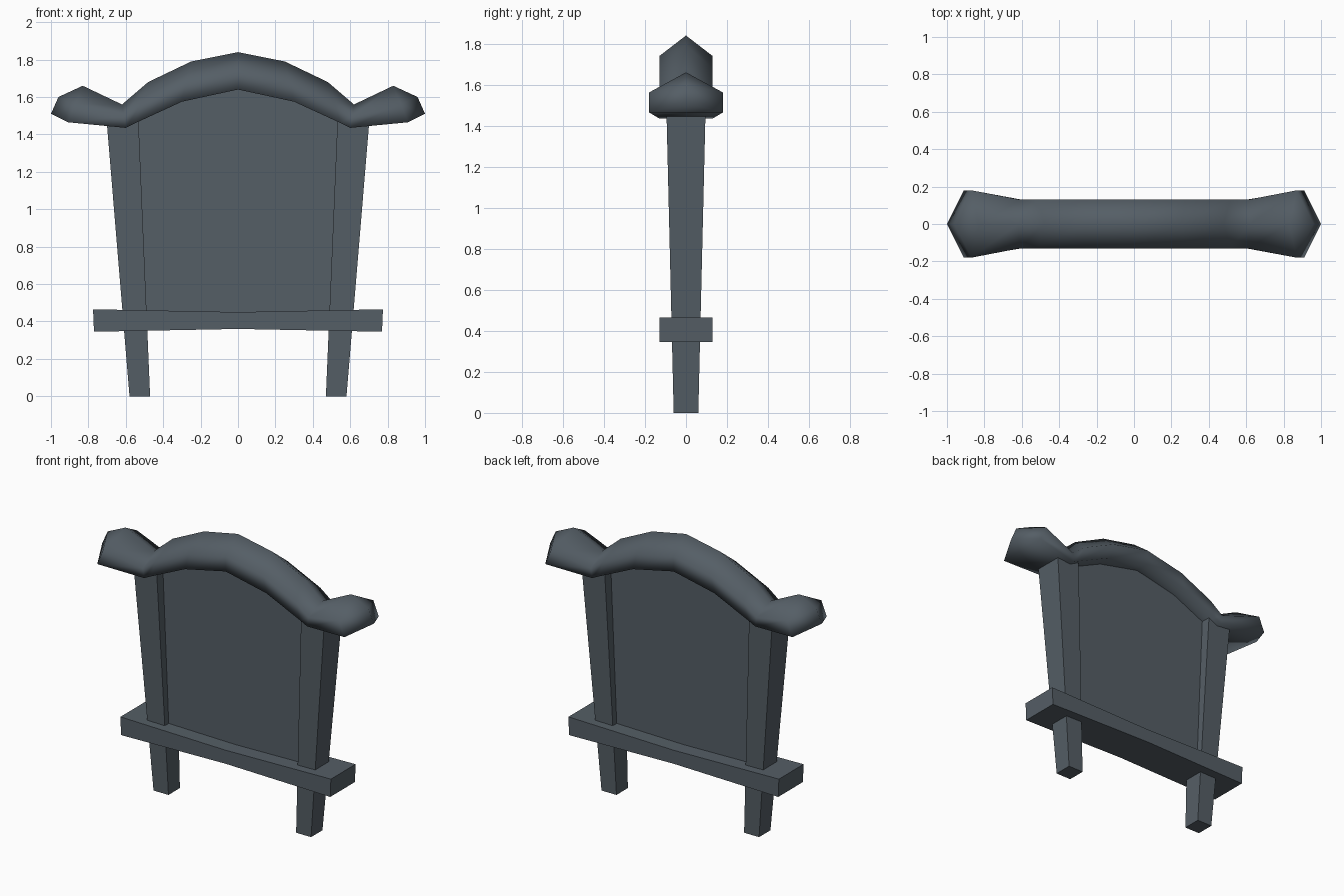
import bpy

cube = bpy.data.objects.get("Cube")
if cube:
    bpy.data.objects.remove(cube, do_unlink=True)

# Single painted-wood colour
wood = bpy.data.materials.new("slate grey wood")
wood.use_nodes = True
colour = (0.09, 0.112, 0.132, 1)
wood.diffuse_color = colour
wood.node_tree.nodes["Principled BSDF"].inputs["Base Color"].default_value = colour


def add_object(name, verts, faces, smooth=False):
    mesh = bpy.data.meshes.new(name)
    mesh.from_pydata(verts, [], faces)
    mesh.validate()
    mesh.materials.append(wood)
    obj = bpy.data.objects.new(name, mesh)
    bpy.context.collection.objects.link(obj)
    for poly in mesh.polygons:
        poly.use_smooth = smooth
    return obj


def bridge(rings, n):
    """Quads joining consecutive rings of n vertices."""
    return [(r * n + i, r * n + (i + 1) % n, (r + 1) * n + (i + 1) % n, (r + 1) * n + i)
            for r in range(rings - 1) for i in range(n)]


def slab(name, outline, depth):
    """Closed x-z outline given depth in y."""
    n = len(outline)
    verts = [(x, y, z) for y in (-depth, depth) for x, z in outline]
    faces = bridge(2, n) + [tuple(range(n))[::-1], tuple(range(n, 2 * n))]
    return add_object(name, verts, [f[::-1] for f in faces])


def mirrored(points):
    """Right half of a profile, from centre outwards, extended to both sides."""
    return [(-p[0], *p[1:]) for p in points[:0:-1]] + points


# Tapered posts that lean outwards
def post(name, side):
    verts = []
    for z in (0, 1.48):
        inner, outer, d = 0.47 + 0.042 * z, 0.58 + 0.083 * z, 0.06 + 0.024 * z
        verts += [(side * inner, -d, z), (side * outer, -d, z),
                  (side * outer, d, z), (side * inner, d, z)]
    faces = bridge(2, 4) + [(3, 2, 1, 0), (4, 5, 6, 7)]
    add_object(name, verts, faces if side > 0 else [f[::-1] for f in faces])


post("left_post", 1)
post("right_post", -1)

# Thin panel, its arched top hidden in the top rail
arch = mirrored([(0, 1.70), (0.30, 1.62), (0.55, 1.49)])
slab("back_panel", [(-0.51, 0.40), *reversed([(0.51, 0.40)]), *arch[::-1]], 0.03)

# Lower crossbar, slightly waisted in the middle
slab("crossbar", [(-0.77, 0.345), (0, 0.36), (0.77, 0.345),
                  (0.775, 0.465), (0, 0.45), (-0.775, 0.465)], 0.13)

# Arched top rail: house-shaped section swept along x
# Each station: apex x, apex z, bottom x, bottom z, half depth, shoulder share
stations = mirrored([
    (0, 1.84, 0, 1.64, 0.13, 0.5),
    (0.25, 1.79, 0.30, 1.575, 0.13, 0.5),
    (0.48, 1.68, 0.55, 1.46, 0.13, 0.5),
    (0.62, 1.56, 0.60, 1.435, 0.13, 0.5),
    (0.83, 1.66, 0.91, 1.465, 0.18, 0.5),
])
# Mirroring negates apex x only, so fix the bottom x as well
stations = [(ax, az, -abs(bx) if ax < 0 else bx, bz, d, s) for ax, az, bx, bz, d, s in stations]
verts = []
for ax, az, bx, bz, d, s in stations:
    sx, sz = ax + (bx - ax) * s, az + (bz - az) * s
    verts += [(ax, 0, az), (sx, -d, sz), (bx, -d, bz), (bx, d, bz), (sx, d, sz)]
faces = [f[::-1] for f in bridge(len(stations), 5)]

# Blunt wedge tips on both ends of the rail
last = (len(stations) - 1) * 5
for side, base in ((-1, 0), (1, last)):
    upper = len(verts)
    lower = upper + 1
    verts += [(side * 0.96, 0, 1.60), (side * 1.0, 0, 1.51)]
    a, fs, fb, bb, bs = range(base, base + 5)
    tip = [(a, fs, upper), (fs, fb, lower, upper), (fb, bb, lower),
           (bb, bs, upper, lower), (bs, a, upper)]
    faces += tip if side > 0 else [f[::-1] for f in tip]
add_object("top_rail", verts, faces, smooth=True)

# Consistent outward normals on every part
import bmesh
for obj in bpy.context.collection.objects:
    if obj.type == "MESH" and obj.data.materials and obj.data.materials[0] == wood:
        bm = bmesh.new()
        bm.from_mesh(obj.data)
        bmesh.ops.recalc_face_normals(bm, faces=bm.faces)
        bm.to_mesh(obj.data)
        bm.free()
